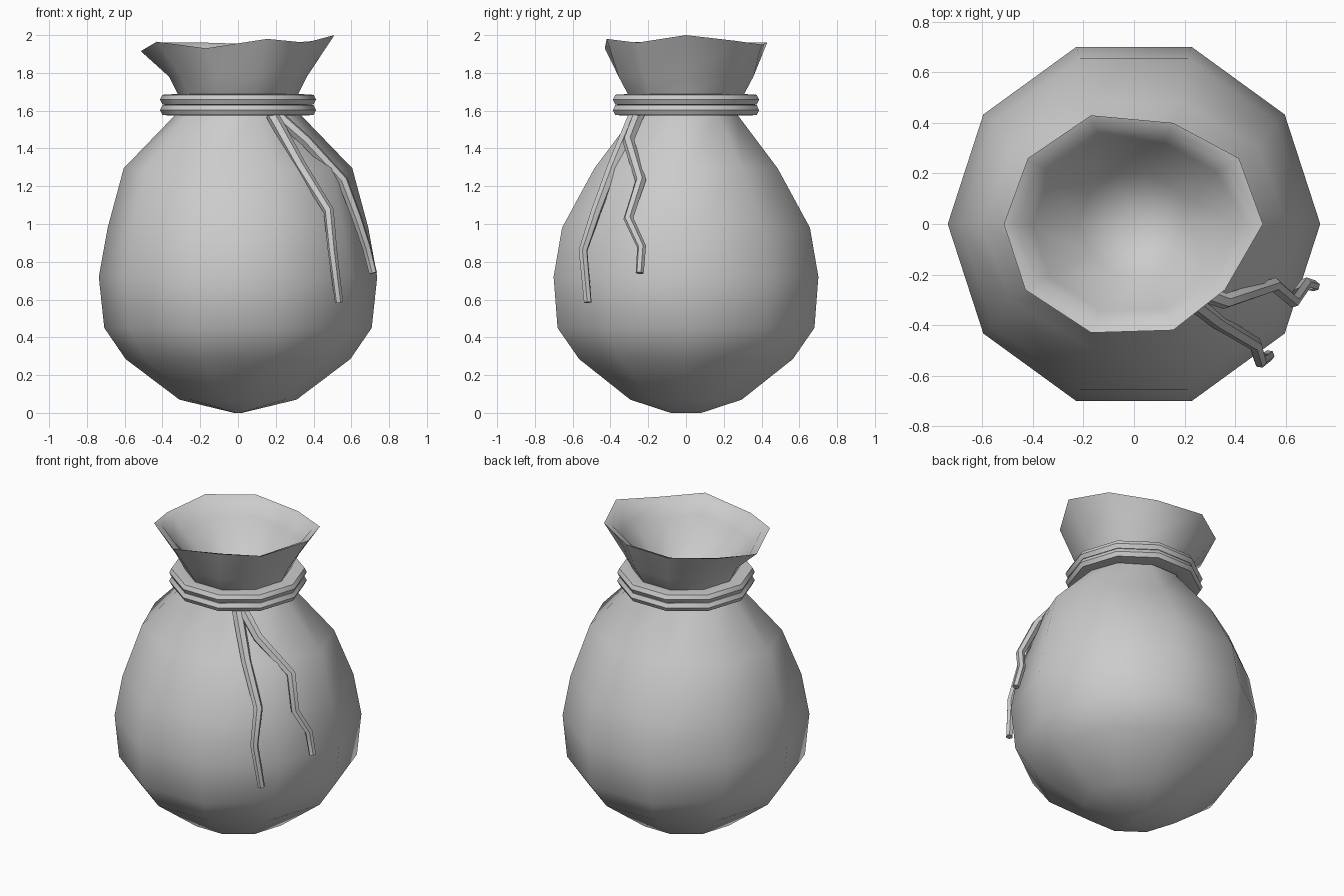
import bpy, bmesh, math
from mathutils import Vector

if "Cube" in bpy.data.objects:
    bpy.data.objects.remove(bpy.data.objects["Cube"])

SIDES = 10


def ring(rx, ry, z):
    return [Vector((rx * math.cos(math.tau * i / SIDES),
                    ry * math.sin(math.tau * i / SIDES), z)) for i in range(SIDES)]


def loft(name, rings, closed=False, tip=None, angle=60):
    """Skin a stack of rings, as a closed loop or with a base cap and an end point."""
    bm = bmesh.new()
    vs = [[bm.verts.new(p) for p in r] for r in rings]
    pairs = list(zip(vs, vs[1:])) + ([(vs[-1], vs[0])] if closed else [])
    for a, b in pairs:
        for i in range(SIDES):
            j = (i + 1) % SIDES
            bm.faces.new((a[i], a[j], b[j], b[i]))
    if not closed:
        bm.faces.new(vs[0][::-1])
        end = bm.verts.new(tip)
        for i in range(SIDES):
            bm.faces.new((vs[-1][i], vs[-1][(i + 1) % SIDES], end))
    bmesh.ops.recalc_face_normals(bm, faces=bm.faces)
    me = bpy.data.meshes.new(name)
    bm.to_mesh(me)
    bm.free()
    ob = bpy.data.objects.new(name, me)
    bpy.context.collection.objects.link(ob)
    smooth(ob, angle)
    return ob


def smooth(ob, angle):
    bpy.ops.object.select_all(action='DESELECT')
    ob.select_set(True)
    bpy.context.view_layer.objects.active = ob
    bpy.ops.object.shade_smooth_by_angle(angle=math.radians(angle))


# Sack: round belly, pinched neck, flared uneven mouth, funnel inside
body = [(.02, .085, 0), (.31, .31, .07), (.595, .595, .285), (.708, .715, .45),
        (.737, .737, .72), (.69, .69, .98), (.605, .51, 1.295), (.33, .285, 1.58),
        (.29, .28, 1.63), (.32, .325, 1.69), (.365, .375, 1.78)]
rings = [ring(*p) for p in body]
mouth = [Vector(p) for p in (
    (.51, 0, 2), (.415, .26, 1.97), (.155, .40, 1.95), (-.17, .43, 1.96),
    (-.42, .26, 1.96), (-.515, 0, 1.915), (-.43, -.26, 1.965), (-.17, -.43, 1.93),
    (.155, -.42, 1.98), (.36, -.26, 1.96))]
rings.append(mouth)
rings.append([Vector((p.x * .9, p.y * .89, p.z - .02)) for p in mouth])
rings.append([Vector((p.x * .78, p.y * .8, p.z - .1)) for p in mouth])
rings.append(ring(.22, .21, 1.68))
loft("sack", rings, tip=(0, 0, 1.5))

# Two turns of cord around the neck
for name, z in (("lower_cord", 1.603), ("upper_cord", 1.658)):
    section = [(.30, -.022), (.35, -.029), (.40, -.026), (.413, 0),
               (.40, .026), (.35, .029), (.30, .022)]
    loft(name, [ring(r, r * .985, z + dz) for r, dz in section], closed=True, angle=50)


# Loose tapered cord ends hanging over the belly
def cord_end(name, points):
    cu = bpy.data.curves.new(name, 'CURVE')
    cu.dimensions = '3D'
    cu.bevel_depth = .031
    cu.bevel_resolution = 1
    cu.use_fill_caps = True
    sp = cu.splines.new('POLY')
    sp.points.add(len(points) - 1)
    for i, p in enumerate(points):
        sp.points[i].co = (*p, 1)
        sp.points[i].radius = 1.1 - .4 * i / (len(points) - 1)
    ob = bpy.data.objects.new(name, cu)
    bpy.context.collection.objects.link(ob)
    bpy.ops.object.select_all(action='DESELECT')
    ob.select_set(True)
    bpy.context.view_layer.objects.active = ob
    bpy.ops.object.convert(target='MESH')
    smooth(bpy.context.object, 50)


cord_end("front_cord_end", [(.18, -.27, 1.58), (.33, -.385, 1.31), (.48, -.475, 1.07),
                            (.50, -.545, .86), (.535, -.52, .585)])
cord_end("side_cord_end", [(.2, -.25, 1.58), (.36, -.305, 1.44), (.555, -.24, 1.23),
                           (.63, -.305, 1.03), (.68, -.235, .88), (.715, -.245, .74)])
